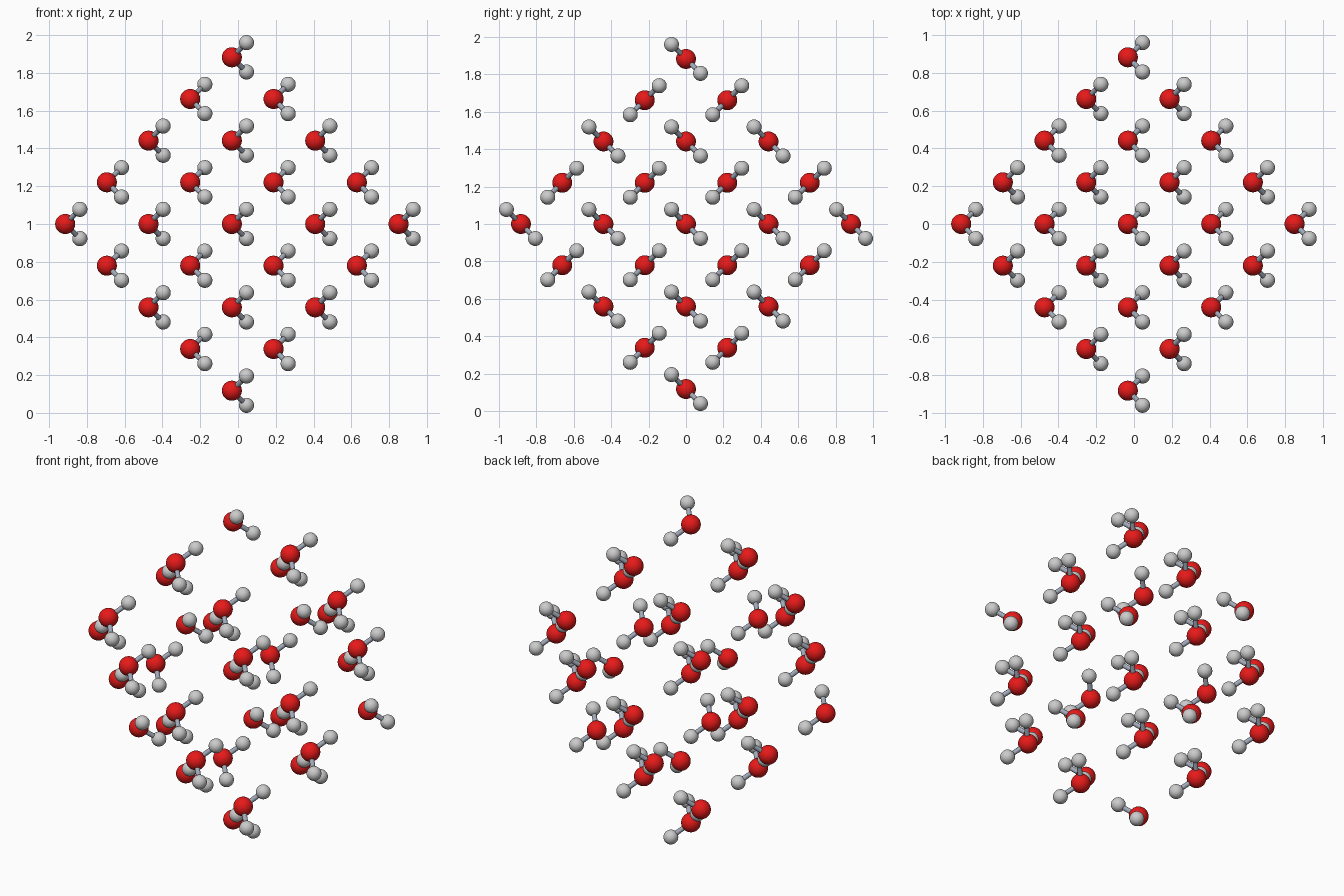
import bpy, bmesh
from mathutils import Vector
from itertools import product

if "Cube" in bpy.data.objects:
    bpy.data.objects.remove(bpy.data.objects["Cube"])

S = 0.2206          # lattice step
H = 0.0775          # hydrogen offset along each axis
R_O, R_H, R_BOND = 0.053, 0.040, 0.0135
CENTRE = Vector((-0.0325, 0, 1))


def material(name, rgb):
    m = bpy.data.materials.new(name)
    m.diffuse_color = (*rgb, 1)
    m.use_nodes = True
    m.node_tree.nodes["Principled BSDF"].inputs["Base Color"].default_value = m.diffuse_color
    return m


def mesh(name, mat, build):
    bm = bmesh.new()
    build(bm)
    for f in bm.faces:
        f.smooth = True
    me = bpy.data.meshes.new(name)
    bm.to_mesh(me)
    bm.free()
    if mat:
        me.materials.append(mat)
    return me


def ball(r):
    return lambda bm: bmesh.ops.create_uvsphere(bm, u_segments=32, v_segments=18, radius=r)


def stick(bm):
    bmesh.ops.create_cone(bm, cap_ends=False, segments=16, radius1=R_BOND,
                          radius2=R_BOND, depth=Vector((H, H, H)).length)


# Shared part meshes
oxygen = mesh("oxygen", material("red", (0.8, 0.01, 0.01)), ball(R_O))
hydrogen = mesh("hydrogen", None, ball(R_H))
bond = mesh("bond", material("blue_grey", (0.36, 0.4, 0.48)), stick)


def place(name, me, loc, direction=None):
    ob = bpy.data.objects.new(name, me)
    ob.location = loc
    if direction:
        ob.rotation_mode = 'QUATERNION'
        ob.rotation_quaternion = direction.to_track_quat('Z', 'Y')
    bpy.context.collection.objects.link(ob)


def molecule(pos, arms):
    place("oxygen", oxygen, pos)
    for a in arms:
        d = Vector(a) * H
        place("bond", bond, pos + d / 2, d)
        place("hydrogen", hydrogen, pos + d)


# Two interlocking face-centred lattices (diamond packing) cut to a rhombic dodecahedron
EVEN_ARMS = ((1, -1, 1), (1, 1, -1))
ODD_ARMS = ((1, 1, 1), (1, -1, -1))
for p in product(range(-4, 5), repeat=3):
    a, b, c = sorted(map(abs, p))
    if b + c > 4 or len({n % 2 for n in p}) > 1:
        continue
    odd = p[0] % 2
    if sum(p) % 4 == odd:
        molecule(CENTRE + Vector(p) * S, ODD_ARMS if odd else EVEN_ARMS)
